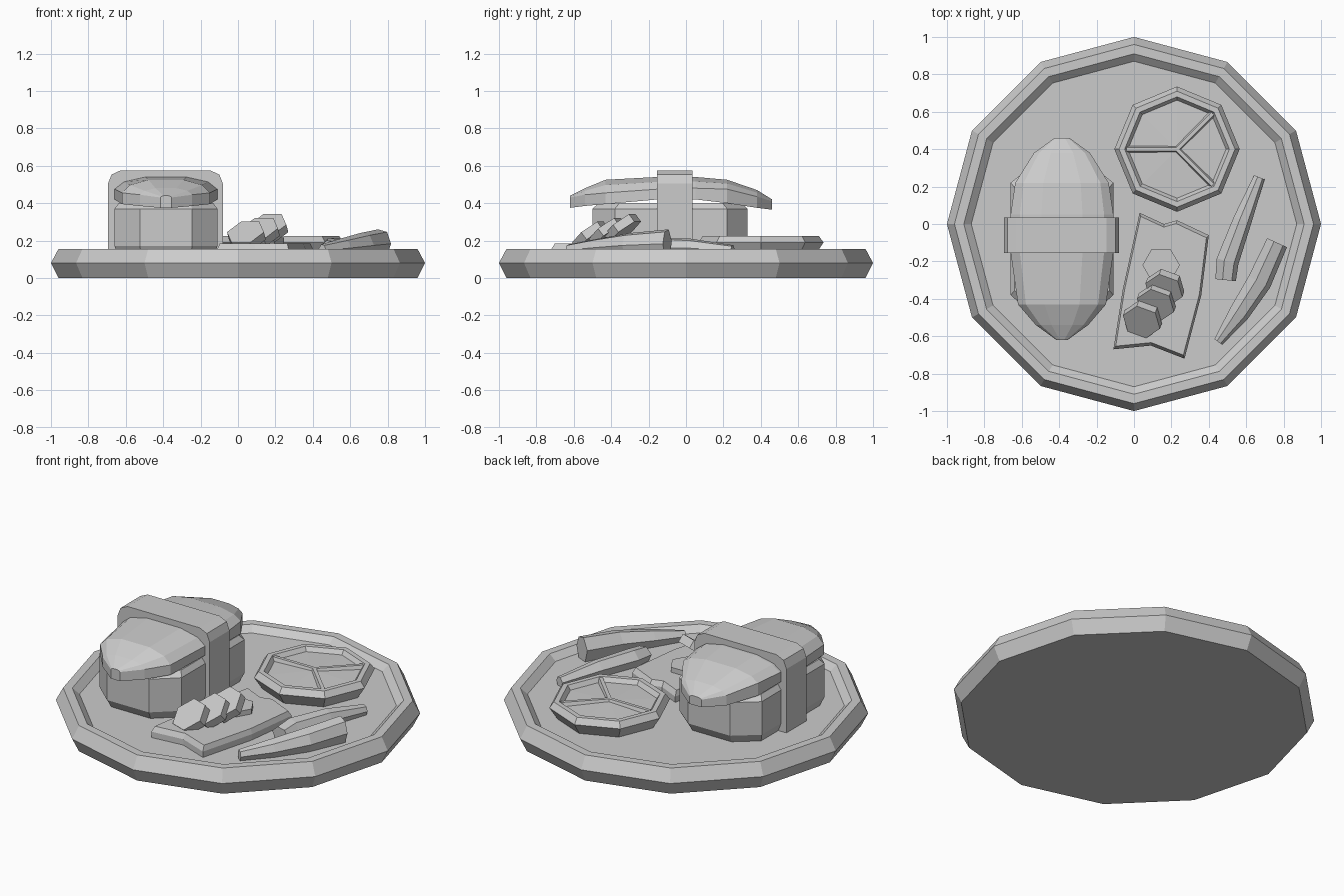
import bpy, bmesh, math
from mathutils import Vector

cube = bpy.data.objects.get("Cube")
if cube:
    bpy.data.objects.remove(cube)

clay = bpy.data.materials.new("plain grey")
clay.use_nodes = True
GREY = (0.6, 0.6, 0.6, 1)
clay.diffuse_color = GREY
clay.node_tree.nodes["Principled BSDF"].inputs["Base Color"].default_value = GREY
FLOOR = 0.12


def loft(name, rings):
    """Skin a list of equal-length rings and cap both ends."""
    bm = bmesh.new()
    loops = [[bm.verts.new(p) for p in ring] for ring in rings]
    for a, b in zip(loops, loops[1:]):
        for i in range(len(a)):
            j = (i + 1) % len(a)
            bm.faces.new((a[i], a[j], b[j], b[i]))
    bm.faces.new(loops[0][::-1])
    bm.faces.new(loops[-1])
    bmesh.ops.recalc_face_normals(bm, faces=bm.faces)
    mesh = bpy.data.meshes.new(name)
    bm.to_mesh(mesh)
    bm.free()
    mesh.materials.append(clay)
    ob = bpy.data.objects.new(name, mesh)
    bpy.context.collection.objects.link(ob)
    return ob


def circle(n, r, z, cx=0, cy=0):
    turn = math.tau / n
    return [(cx + r * math.cos(i * turn), cy + r * math.sin(i * turn), z) for i in range(n)]


def turned(name, n, profile, cx=0, cy=0):
    return loft(name, [circle(n, r, z, cx, cy) for r, z in profile])


def outline_at(points, z, centre, scale=1):
    cx, cy = centre
    return [(cx + (x - cx) * scale, cy + (y - cy) * scale, z) for x, y in points]


# Twelve-sided plate with a raised rim
turned("plate", 12, [(0.96, 0), (1, 0.08), (0.96, 0.155), (0.91, 0.155), (0.87, FLOOR)])

# Rice block with clipped corners
MID = -0.385
half = [(0.14, -0.5), (0.275, -0.38), (0.275, 0.22), (0.14, 0.33)]
rice = [(MID + x, y) for x, y in half] + [(MID - x, y) for x, y in reversed(half)]
centre = (MID, -0.08)
loft("rice_block", [outline_at(rice, z, centre, s)
                    for z, s in ((FLOOR, 0.93), (0.17, 1), (0.37, 1), (0.4, 0.92))])

# Arched slab on the rice: y, half width, underside, shoulder, top
sections = [(-0.62, 0.03, 0.375, 0.43, 0.44), (-0.54, 0.14, 0.385, 0.445, 0.48),
            (-0.43, 0.235, 0.395, 0.455, 0.525), (-0.15, 0.275, 0.42, 0.475, 0.54),
            (0.05, 0.275, 0.42, 0.48, 0.54), (0.22, 0.25, 0.4, 0.475, 0.525),
            (0.38, 0.15, 0.375, 0.435, 0.47), (0.46, 0.04, 0.365, 0.41, 0.42)]
slab = []
for y, w, low, side, top in sections:
    ring = [(-w, low), (w, low), (w, side), (0.82 * w, side + 0.6 * (top - side)), (0.4 * w, top),
            (-0.4 * w, top), (-0.82 * w, side + 0.6 * (top - side)), (-w, side)]
    slab.append([(MID + x, y, z) for x, z in ring])
loft("topping_slab", slab)

# Wrapper band with softened upper corners
band = [(0.307, FLOOR), (0.307, 0.505), (0.288, 0.553), (0.24, 0.575)]
band += [(-x, z) for x, z in reversed(band)]
loft("wrapper_band", [[(MID - 0.003 + x, y, z) for x, z in band] for y in (-0.155, 0.035)])

# Citrus slice: eight-sided rind, sunken flesh and three ribs
CX, CY = 0.23, 0.4
turned("citrus_slice", 8, [(0.29, FLOOR), (0.335, 0.19), (0.31, 0.225), (0.28, 0.225),
                           (0.262, 0.2), (0.02, 0.208)], CX, CY)
for angle in (45, 180, 315):
    a = math.radians(angle)
    along = Vector((math.cos(a), math.sin(a), 0))
    side = Vector((-along.y, along.x, 0))
    rings = []
    for d in (0, 0.27):
        base = Vector((CX, CY, 0)) + along * d
        rings.append([base + side * w + Vector((0, 0, z))
                      for w, z in ((-0.022, 0.19), (0.022, 0.19), (0.01, 0.222), (-0.01, 0.222))])
    loft("citrus_rib", rings)

# Leaf under the vegetable slices
leaf = [(0.03, 0.06), (0.16, 0), (0.23, 0.02), (0.4, -0.06), (0.36, -0.38),
        (0.27, -0.72), (0.09, -0.65), (-0.11, -0.67), (-0.06, -0.35)]
loft("leaf", [outline_at(leaf, z, (0.14, -0.33), s)
              for z, s in ((FLOOR, 1), (0.155, 1), (0.185, 0.95))])


# Six-sided vegetable slices, leaning on one another
def coin(name, middle, normal, radius, thick):
    rot = Vector(normal).to_track_quat("Z", "Y")
    loft(name, [[Vector(middle) + rot @ Vector(p) for p in circle(6, radius, z)]
                for z in (-thick / 2, thick / 2)])


lean = (-0.2, -0.55, 0.75)
for middle in ((0.045, -0.51, 0.225), (0.12, -0.42, 0.245), (0.165, -0.34, 0.265)):
    coin("leaning_slice", middle, lean, 0.105, 0.05)
coin("flat_slice", (0.145, -0.22, 0.195), (0, 0, 1), 0.1, 0.04)


# Tapered six-sided pods; each path entry is x, y, half width, top
def pod(name, path):
    rings = []
    for i, (x, y, w, top) in enumerate(path):
        a, b = path[max(i - 1, 0)], path[min(i + 1, len(path) - 1)]
        side = Vector((b[1] - a[1], a[0] - b[0], 0)).normalized()
        h = top - FLOOR
        rings.append([Vector((x, y, FLOOR)) + side * u * w + Vector((0, 0, v * h))
                      for u, v in ((-0.6, 0), (0.6, 0), (1, 0.45), (0.6, 0.9), (-0.3, 1), (-1, 0.55))])
    loft(name, rings)


pod("long_pod", [(0.45, -0.63, 0.025, 0.18), (0.56, -0.48, 0.055, 0.21),
                 (0.67, -0.31, 0.065, 0.24), (0.765, -0.1, 0.058, 0.26)])
pod("short_pod", [(0.49, -0.3, 0.055, 0.2), (0.5, -0.2, 0.06, 0.215),
                  (0.58, 0.02, 0.05, 0.21), (0.67, 0.25, 0.03, 0.175)])
